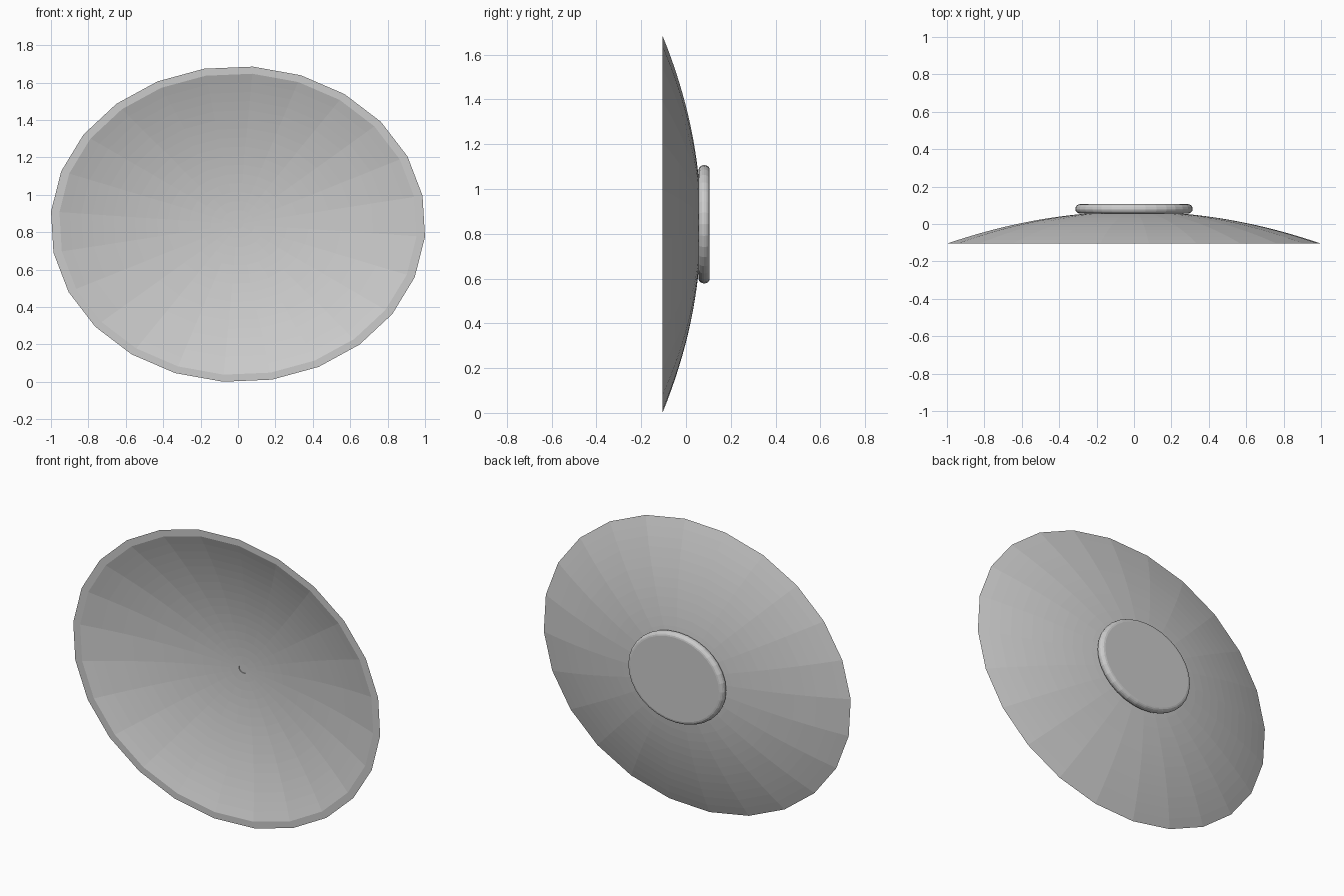
import bpy, bmesh
from math import cos, sin, pi, radians

if "Cube" in bpy.data.objects:
    bpy.data.objects.remove(bpy.data.objects["Cube"])

CENTRE_Z = 0.8425
SX, SZ = 1.003, 0.845      # elliptical squash of every turned part


def turned(name, profile, sides, phase=0.0, closed=False):
    """Spin an (r, y) profile about the y axis; cap the ends unless closed."""
    bm = bmesh.new()
    rings = []
    for r, y in profile:
        ring = []
        for i in range(sides):
            a = phase + 2 * pi * i / sides
            ring.append(bm.verts.new((SX * r * cos(a), y, CENTRE_Z + SZ * r * sin(a))))
        rings.append(ring)
    pairs = list(zip(rings, rings[1:]))
    if closed:
        pairs.append((rings[-1], rings[0]))
    for p, q in pairs:
        for i in range(sides):
            j = (i + 1) % sides
            bm.faces.new((p[i], p[j], q[j], q[i]))
    if not closed:
        bm.faces.new(rings[0])
        bm.faces.new(rings[-1])
    bmesh.ops.recalc_face_normals(bm, faces=bm.faces)
    mesh = bpy.data.meshes.new(name)
    bm.to_mesh(mesh)
    bm.free()
    obj = bpy.data.objects.new(name, mesh)
    bpy.context.collection.objects.link(obj)
    return obj


# Shallow dish: thin parabolic shell with flat rim and tiny central hole
K, STEPS, HOLE = 0.172, 16, 0.03


def bowl(r_max):
    radii = [HOLE + (r_max - HOLE) * i / STEPS for i in range(STEPS + 1)]
    return [(r, -0.105 + K * (r_max ** 2 - r ** 2)) for r in radii]


turned("dish", bowl(1.0) + bowl(0.955)[::-1], 24, radians(-4.6), closed=True)

# Rounded mounting disc on the back
MINOR, MAJOR, DISC_Y = 0.025, 0.288, 0.081
edge = [(MAJOR + MINOR * cos(t), DISC_Y + MINOR * sin(t))
        for t in (-pi / 2 + pi * i / 8 for i in range(9))]
turned("mounting_disc", edge, 32)
